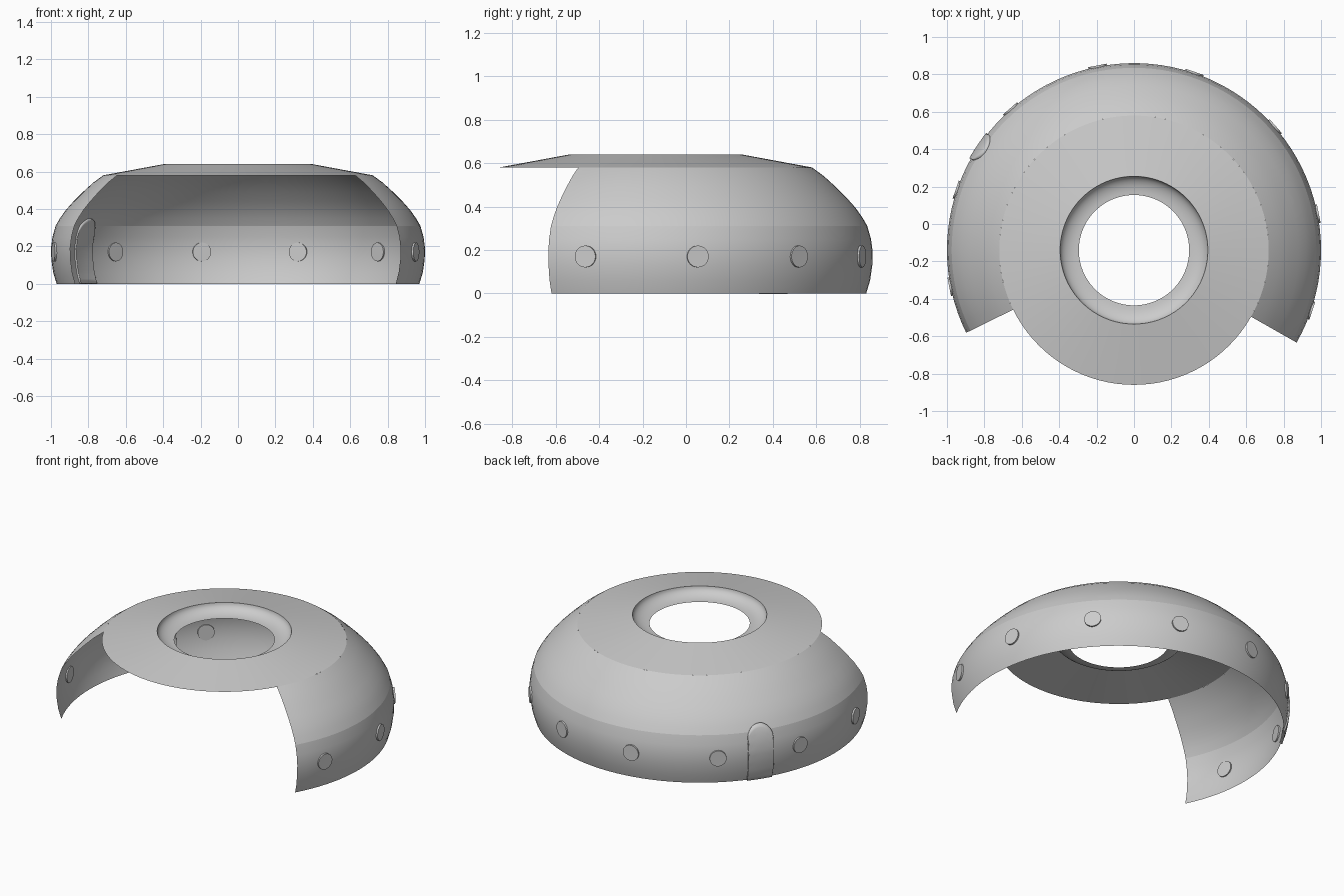
import bpy, bmesh, math
from mathutils import Matrix, Vector

if "Cube" in bpy.data.objects:
    bpy.data.objects.remove(bpy.data.objects["Cube"])

CENTRE_Y = -0.14
WALL_START, WALL_END = -29.6, 206.2

grey = bpy.data.materials.new("plain grey")
grey.use_nodes = True
grey.diffuse_color = (0.6, 0.6, 0.6, 1)
grey.node_tree.nodes["Principled BSDF"].inputs["Base Color"].default_value = (0.6, 0.6, 0.6, 1)


def finish(bm, name, smooth_angle=30):
    mesh = bpy.data.meshes.new(name)
    bm.to_mesh(mesh)
    bm.free()
    obj = bpy.data.objects.new(name, mesh)
    obj.location.y = CENTRE_Y
    bpy.context.collection.objects.link(obj)
    mesh.materials.append(grey)
    bpy.ops.object.select_all(action='DESELECT')
    obj.select_set(True)
    bpy.context.view_layer.objects.active = obj
    bpy.ops.object.shade_smooth_by_angle(angle=math.radians(smooth_angle))
    return obj


def polar(r, angle, z):
    return Vector((r * math.cos(angle), r * math.sin(angle), z))


def sweep(name, profile, start=0, end=360, steps=96):
    """Turn an (r, z) profile around the axis as a thin open sheet."""
    bm = bmesh.new()
    closed = end - start == 360
    rings = []
    for i in range(steps if closed else steps + 1):
        a = math.radians(start + (end - start) * i / steps)
        rings.append([bm.verts.new(polar(r, a, z)) for r, z in profile])
    for i in range(steps):
        one, two = rings[i], rings[(i + 1) % len(rings)]
        for j in range(len(profile) - 1):
            bm.faces.new((one[j], one[j + 1], two[j + 1], two[j]))
    return finish(bm, name)


# Roof: dished collar around the opening, and the shallow cone
collar = [(0.395 - 0.1 * math.cos(t * math.pi / 16), 0.64 - 0.057 * math.sin(t * math.pi / 16))
          for t in range(8, -1, -1)]
collar = [(0.295 + 0.1 * math.sin(t * math.pi / 16), 0.64 - 0.057 * math.cos(t * math.pi / 16))
          for t in range(9)]
sweep("roof_collar", collar)
sweep("roof_cone", [(0.395, 0.64), (0.72, 0.58)])

# Walls: domed shoulder and lower band, open at the front
shoulder = [(0.72, 0.58), (0.775, 0.54), (0.83, 0.49), (0.88, 0.44), (0.92, 0.395), (0.952, 0.35), (0.975, 0.31)]
band = [(0.975, 0.31), (0.992, 0.25), (1.0, 0.19), (0.998, 0.13), (0.988, 0.06), (0.97, 0)]
sweep("wall_shoulder", shoulder, WALL_START, WALL_END, 72)
sweep("wall_band", band, WALL_START, WALL_END, 72)


def wall_radius(z):
    points = shoulder + band[1:]
    for (r1, z1), (r2, z2) in zip(points, points[1:]):
        if z >= z2:
            return r1 + (r2 - r1) * (z1 - z) / (z1 - z2)
    return points[-1][0]


# Round ports set through the wall at even spacing
for k in range(8):
    a = math.radians(-18.8 + 30 * k)
    bm = bmesh.new()
    turn = Matrix.Rotation(a, 4, 'Z') @ Matrix.Rotation(math.pi / 2, 4, 'Y')
    bmesh.ops.create_cone(bm, cap_ends=True, segments=32, radius1=0.05, radius2=0.05, depth=0.018,
                          matrix=Matrix.Translation(polar(0.998, a, 0.17)) @ turn)
    finish(bm, "round_port_%d" % (k + 1))

# Arched door following the curve of the wall
HALF, SPRING, COLS, ROWS = 0.08, 0.27, 20, 14
bm = bmesh.new()
columns = []
for i in range(COLS + 1):
    u = -HALF * math.cos(math.pi * i / COLS)
    top = SPRING + math.sqrt(max(0, HALF ** 2 - u ** 2))
    a = math.radians(146.2) + u
    columns.append([bm.verts.new(polar(wall_radius(z), a, z))
                    for z in (top * (1 - j / ROWS) for j in range(ROWS + 1))])
for one, two in zip(columns, columns[1:]):
    for j in range(ROWS):
        bm.faces.new((one[j], one[j + 1], two[j + 1], two[j]))
door = finish(bm, "arched_door", 40)
thick = door.modifiers.new("thickness", 'SOLIDIFY')
thick.thickness = 0.018
thick.offset = 0
